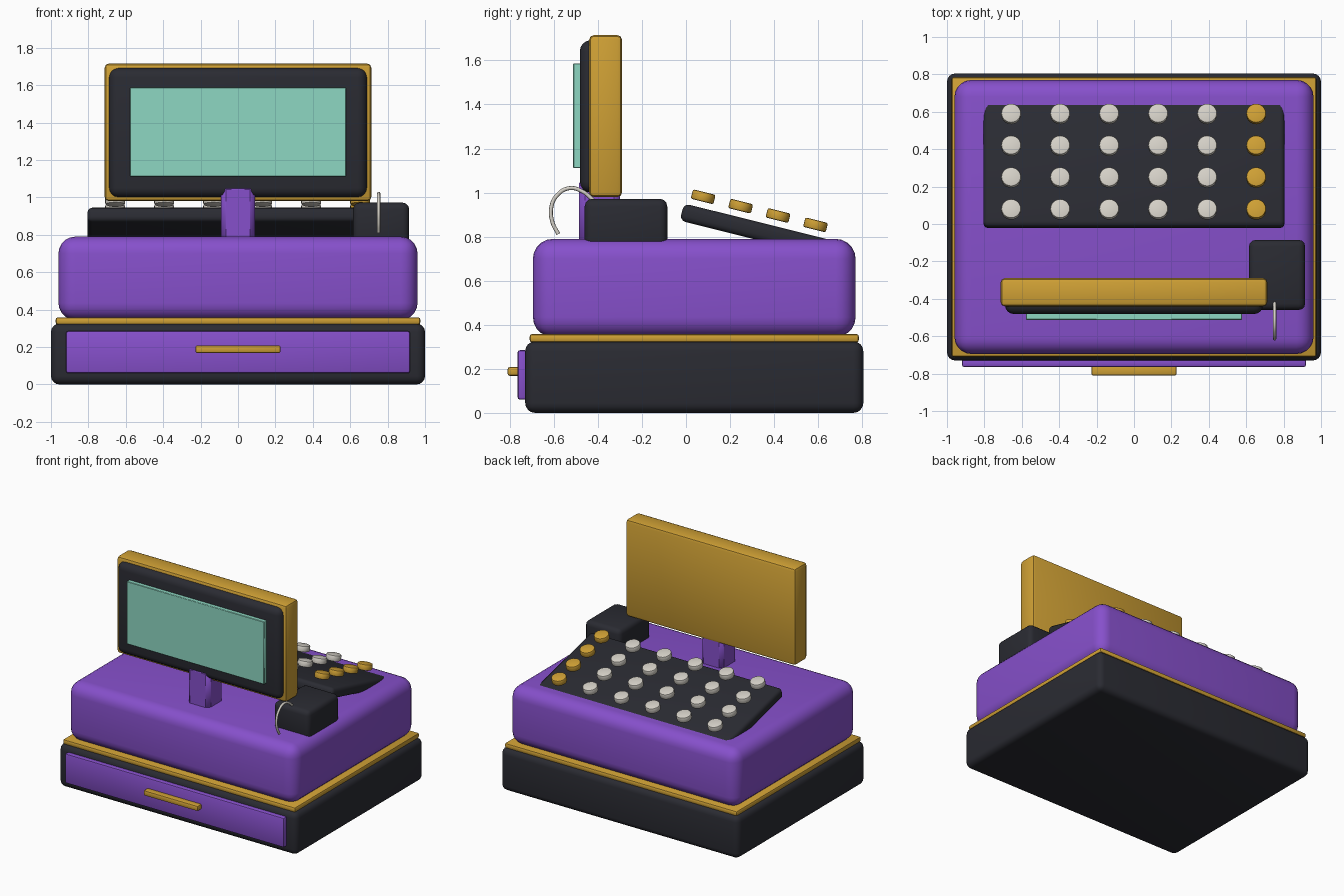
import bpy, bmesh, math
from mathutils import Vector, Matrix

cube = bpy.data.objects.get("Cube")
if cube:
    bpy.data.objects.remove(cube, do_unlink=True)


def material(name, rgb):
    m = bpy.data.materials.new(name)
    m.use_nodes = True
    m.diffuse_color = (*rgb, 1)
    shader = m.node_tree.nodes["Principled BSDF"]
    shader.inputs["Base Color"].default_value = (*rgb, 1)
    shader.inputs["Roughness"].default_value = 0.6
    return m


purple = material("purple", (0.24, 0.08, 0.60))
charcoal = material("charcoal", (0.023, 0.024, 0.032))
gold = material("gold", (0.62, 0.35, 0.035))
mint = material("mint", (0.27, 0.68, 0.54))
ivory = material("ivory", (0.66, 0.63, 0.57))


def finish(name, bm, mat):
    mesh = bpy.data.meshes.new(name)
    bm.to_mesh(mesh)
    bm.free()
    mesh.materials.append(mat)
    obj = bpy.data.objects.new(name, mesh)
    bpy.context.collection.objects.link(obj)
    smooth(obj)
    return obj


def smooth(obj):
    bpy.ops.object.select_all(action='DESELECT')
    obj.select_set(True)
    bpy.context.view_layer.objects.active = obj
    bpy.ops.object.shade_smooth_by_angle(angle=math.radians(40))


def box(name, mat, x, y, z, bevel=0.0, segments=3):
    """Rounded box from its (low, high) limits on each axis."""
    bm = bmesh.new()
    bmesh.ops.create_cube(bm, size=1)
    limits = (x, y, z)
    for v in bm.verts:
        v.co = Vector([(lo + hi) / 2 + c * (hi - lo) for c, (lo, hi) in zip(v.co, limits)])
    if bevel:
        bmesh.ops.bevel(bm, geom=bm.edges[:], offset=bevel, segments=segments,
                        profile=0.5, affect='EDGES')
    return finish(name, bm, mat)


# Cash drawer base, trim and main body
box("drawer_base", charcoal, (-1, 1), (-0.73, 0.805), (0, 0.325), 0.045, 4)
box("trim_band", gold, (-0.975, 0.975), (-0.71, 0.785), (0.32, 0.358), 0.012, 2)
box("body", purple, (-0.96, 0.96), (-0.695, 0.77), (0.345, 0.79), 0.09, 5)
box("drawer_front", purple, (-0.92, 0.92), (-0.765, -0.72), (0.06, 0.285), 0.012, 2)
box("drawer_handle", gold, (-0.228, 0.228), (-0.81, -0.755), (0.168, 0.208), 0.01, 2)

# Display on its post
box("display_post", purple, (-0.092, 0.092), (-0.485, -0.3), (0.74, 1.07), 0.027, 1)
box("display_housing", gold, (-0.713, 0.713), (-0.44, -0.29), (0.98, 1.715), 0.022, 2)
box("display_bezel", charcoal, (-0.69, 0.69), (-0.482, -0.36), (1.0, 1.692), 0.05, 4)
box("display_screen", mint, (-0.577, 0.577), (-0.512, -0.47), (1.112, 1.587), 0.003, 1)

# Receipt printer
box("printer", charcoal, (0.615, 0.915), (-0.46, -0.085), (0.75, 0.972), 0.035, 3)

# Curled receipt strip
path = [(-0.415, 0.96), (-0.47, 1.005), (-0.53, 1.02), (-0.585, 0.988),
        (-0.612, 0.93), (-0.606, 0.865), (-0.58, 0.812)]
curve = bpy.data.curves.new("receipt", 'CURVE')
curve.dimensions = '3D'
curve.bevel_depth = 0.009
curve.bevel_resolution = 2
curve.use_fill_caps = True
spline = curve.splines.new('BEZIER')
spline.bezier_points.add(len(path) - 1)
for point, (y, z) in zip(spline.bezier_points, path):
    point.co = (0.752, y, z)
    point.handle_left_type = point.handle_right_type = 'AUTO'
curve.materials.append(ivory)
receipt = bpy.data.objects.new("receipt", curve)
bpy.context.collection.objects.link(receipt)

# Sloping key panel
slope = Matrix.Rotation(math.radians(-14), 4, 'X')
panel = box("key_panel", charcoal, (-0.805, 0.805), (-0.38, 0.38), (-0.04, 0.04), 0.026, 3)
panel.matrix_world = Matrix.Translation((0, 0.35, 0.82)) @ slope

# Round keys, last column in gold
for col in range(6):
    for row in range(4):
        bm = bmesh.new()
        bmesh.ops.create_cone(bm, cap_ends=True, segments=24, radius1=0.053,
                              radius2=0.053, depth=0.044)
        rims = [e for e in bm.edges if abs(e.verts[0].co.z - e.verts[1].co.z) < 0.001]
        bmesh.ops.bevel(bm, geom=rims, offset=0.008, segments=2, profile=0.5, affect='EDGES')
        key = finish(f"key_{col + 1}_{row + 1}", bm, gold if col == 5 else ivory)
        place = (-0.657 + 0.262 * col, 0.078 + 0.17 * row, 0.981 - 0.0425 * row)
        key.matrix_world = Matrix.Translation(place) @ slope
